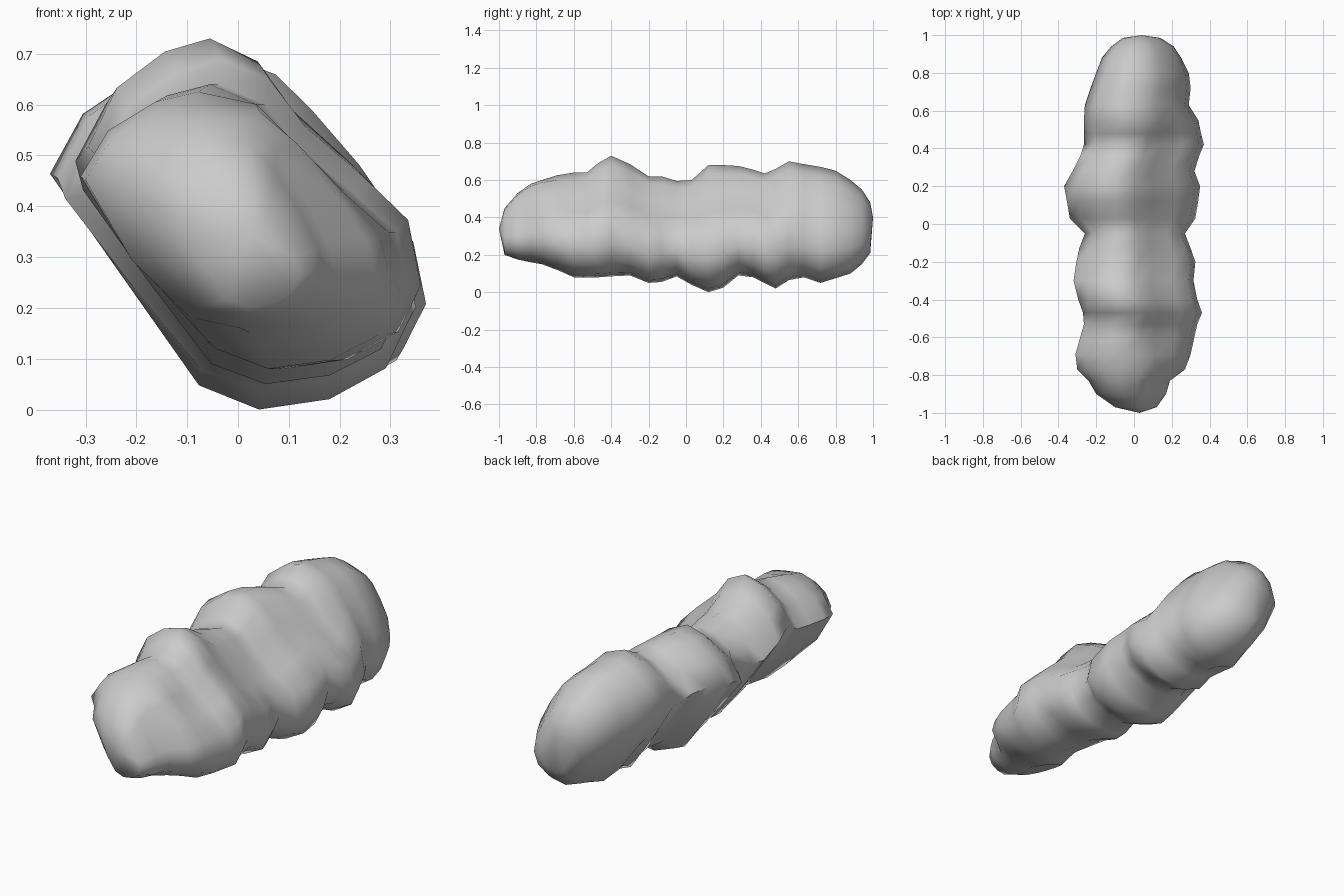
import bpy, bmesh, math

# Tilted cross-section in a unit box (across, up), clockwise from the left
SECTION = [(0, .67), (.09, .85), (.24, .96), (.38, 1), (.53, .93), (.64, .78),
           (.82, .62), (.96, .48), (1, .27), (.93, .12), (.77, .03), (.57, 0),
           (.40, .07), (.20, .36)]
# Fuller variants of some corners for the back and front ends
BACK = {0: (0, .62), 4: (.58, .94), 5: (.70, .86), 6: (.84, .68),
        12: (.37, .06), 13: (.16, .32)}
FRONT = {4: (.60, .97), 5: (.73, .83), 6: (.87, .60), 7: (.97, .40),
         12: (.36, .07), 13: (.16, .32)}

# Swellings and pinches along the body: y, left, right, bottom, top
RINGS = [
    (-.97, -.10, .12, .20, .45),
    (-.90, -.20, .17, .175, .53),
    (-.83, -.24, .19, .16, .58),
    (-.77, -.30, .27, .15, .60),
    (-.69, -.31, .30, .12, .625),
    (-.60, -.285, .32, .08, .64),
    (-.53, -.265, .335, .08, .64),
    (-.47, -.27, .36, .08, .69),
    (-.40, -.295, .335, .085, .73),
    (-.30, -.32, .315, .09, .685),
    (-.20, -.305, .325, .05, .62),
    (-.13, -.29, .30, .055, .62),
    (-.05, -.26, .27, .085, .595),
    (.03, -.34, .325, .04, .60),
    (.12, -.355, .34, 0, .68),
    (.20, -.37, .35, .025, .68),
    (.28, -.325, .32, .09, .675),
    (.36, -.285, .345, .08, .655),
    (.42, -.265, .37, .05, .635),
    (.48, -.265, .355, .02, .66),
    (.55, -.265, .34, .065, .70),
    (.63, -.26, .29, .08, .685),
    (.72, -.23, .30, .05, .67),
    (.80, -.20, .29, .075, .65),
    (.88, -.17, .25, .10, .60),
    (.94, -.12, .21, .15, .55),
    (.985, -.06, .14, .21, .48),
]


def add_ring(bm, y, left, right, bottom, top):
    """One cross-section fitted to its box, blended towards the end shapes."""
    end = BACK if y > 0 else FRONT
    start = .45 if y > 0 else .6
    t = min(1, max(0, (abs(y) - start) * 6))
    ring = []
    for i, (u, w) in enumerate(SECTION):
        eu, ew = end.get(i, (u, w))
        u, w = u + (eu - u) * t, w + (ew - w) * t
        ring.append(bm.verts.new((left + u * (right - left), y,
                                  bottom + w * (top - bottom))))
    return ring


# Skin the rings and close both rounded ends
bm = bmesh.new()
rings = [add_ring(bm, *spec) for spec in RINGS]
n = len(SECTION)
for a, b in zip(rings, rings[1:]):
    for i in range(n):
        j = (i + 1) % n
        bm.faces.new((a[i], a[j], b[j], b[i]))
for ring, tip in ((rings[0], (.03, -1, .34)), (rings[-1], (.04, 1, .40))):
    v = bm.verts.new(tip)
    for i in range(n):
        bm.faces.new((ring[i], ring[(i + 1) % n], v))
bmesh.ops.recalc_face_normals(bm, faces=bm.faces[:])
mesh = bpy.data.meshes.new("lumpy_body")
bm.to_mesh(mesh)
bm.free()
body = bpy.data.objects.new("lumpy_body", mesh)
bpy.context.collection.objects.link(body)

# Soft shading with sharp creases
bpy.context.view_layer.objects.active = body
body.select_set(True)
bpy.ops.object.shade_smooth_by_angle(angle=math.radians(60))
